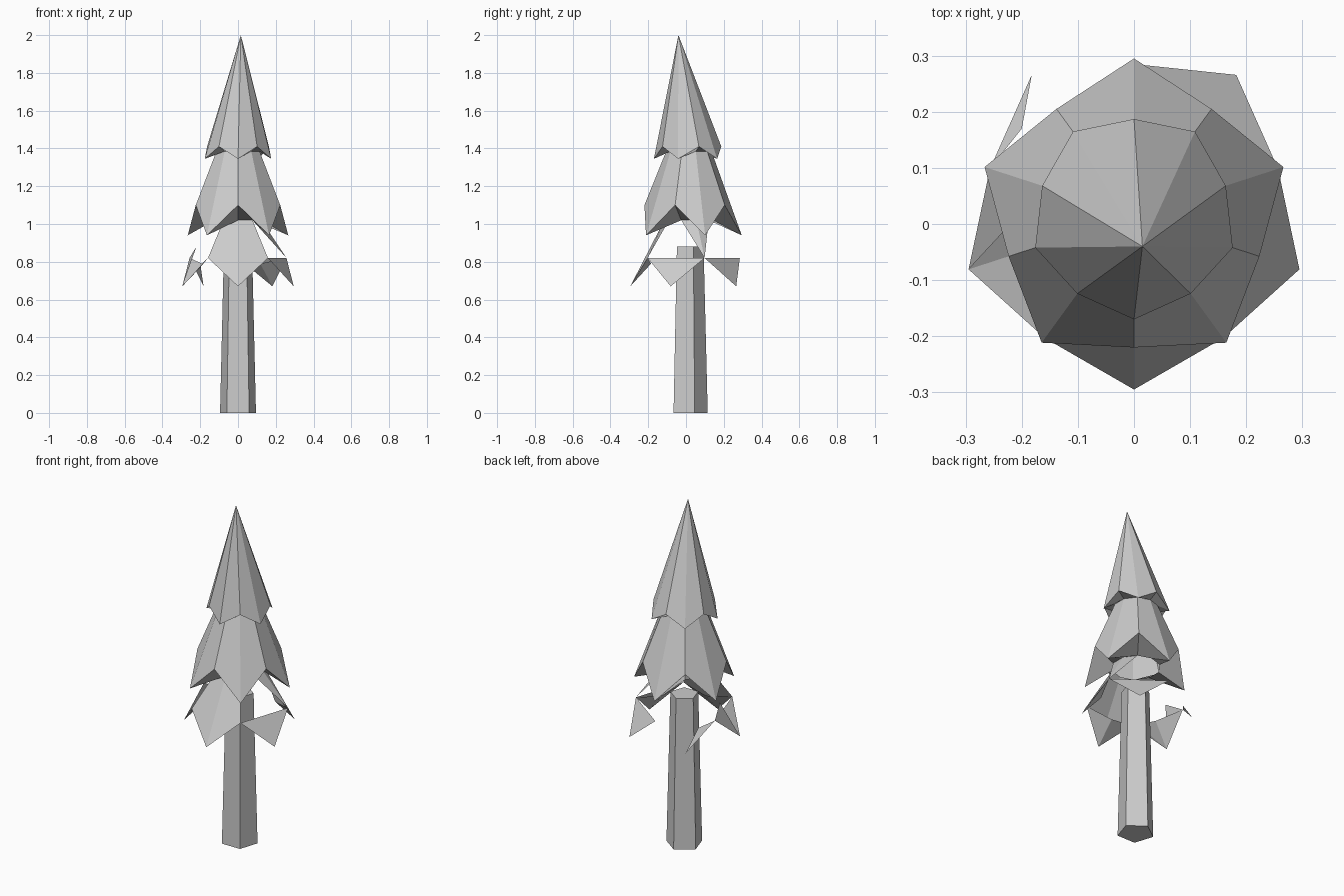
import bpy, math

if "Cube" in bpy.data.objects:
    bpy.data.objects.remove(bpy.data.objects["Cube"])

CY = 0.015  # the rings sit slightly behind the origin

bark = bpy.data.materials.new("plain grey")
bark.diffuse_color = (0.6, 0.6, 0.6, 1)
bark.use_nodes = True
bark.node_tree.nodes["Principled BSDF"].inputs["Base Color"].default_value = bark.diffuse_color


def pt(r, step, z, n=10):
    a = math.radians(-90 + 360 / n * step)
    return (r * math.cos(a), CY + r * math.sin(a), z)


def ring(r, z, n=10, turn=0):
    return [pt(r, k + turn, z, n) for k in range(n)]


def zigzag(low, high, first_low):
    # rim alternating drooping tips and raised notches: (radius, z) each
    return [pt(*((low[0], k, low[1]) if (k % 2 == 0) == first_low
                 else (high[0], k, high[1]))) for k in range(10)]


def skirt(upper, lower, skip=()):
    n = len(lower)
    return [[upper[k], lower[k], lower[(k + 1) % n], upper[(k + 1) % n]]
            for k in range(n) if k not in skip]


def make(name, polys):
    # join polygons, sharing equal points
    index, faces = {}, []
    for poly in polys:
        face = []
        for p in poly:
            i = index.setdefault(tuple(p), len(index))
            if i not in face:
                face.append(i)
        faces.append(face)
    me = bpy.data.meshes.new(name)
    me.from_pydata(list(index), [], faces)
    me.materials.append(bark)
    me.update()
    ob = bpy.data.objects.new(name, me)
    bpy.context.collection.objects.link(ob)
    return ob


# Trunk: tapered pentagon with closed ends
base, head = ring(0.1, 0, 5, 0.5), ring(0.078, 0.88, 5, 0.5)
make("trunk", skirt(head, base) + [head, base[::-1]])

# Foliage rims and the collars between tiers
rim1 = zigzag((0.185, 1.345), (0.172, 1.41), True)
rim2 = zigzag((0.28, 0.94), (0.235, 1.10), False)
rim3 = zigzag((0.31, 0.67), (0.27, 0.82), True)
collar1, collar2 = ring(0.12, 1.385), ring(0.13, 1.02)

# Top and middle tiers
tip = [(0.015, -0.04, 2.0)] * 10
make("top_foliage", skirt(tip, rim1) + skirt(rim1, collar1))
make("middle_foliage", skirt(collar1, rim2) + skirt(rim2, collar2))

# Bottom tier: whole at the front, torn open at the sides and back
polys = skirt(collar2, rim3, skip=range(1, 9))
polys += [[collar2[2], rim3[3], collar2[3]], [collar2[3], rim3[3], collar2[4]]]
for k in (2, 4):
    polys.append([rim3[k - 1], rim3[k], rim3[k + 1]])       # hanging flaps
left_peak = (-0.22, 0.0, 0.88)
back_edge = (-0.2, 0.17, 0.79)
polys += [[left_peak, rim3[7], rim3[8]],
          [rim3[8], rim3[9], (-0.2, -0.14, 0.77)],
          [back_edge, rim3[6], rim3[7]]]
# Folded undersides of the tips
for k in (0, 2, 4, 8):
    c = pt(0.2, k, 0.79)
    polys += [[rim3[k - 1], c, rim3[k]], [rim3[k], c, rim3[k + 1]]]
make("bottom_foliage", polys)
